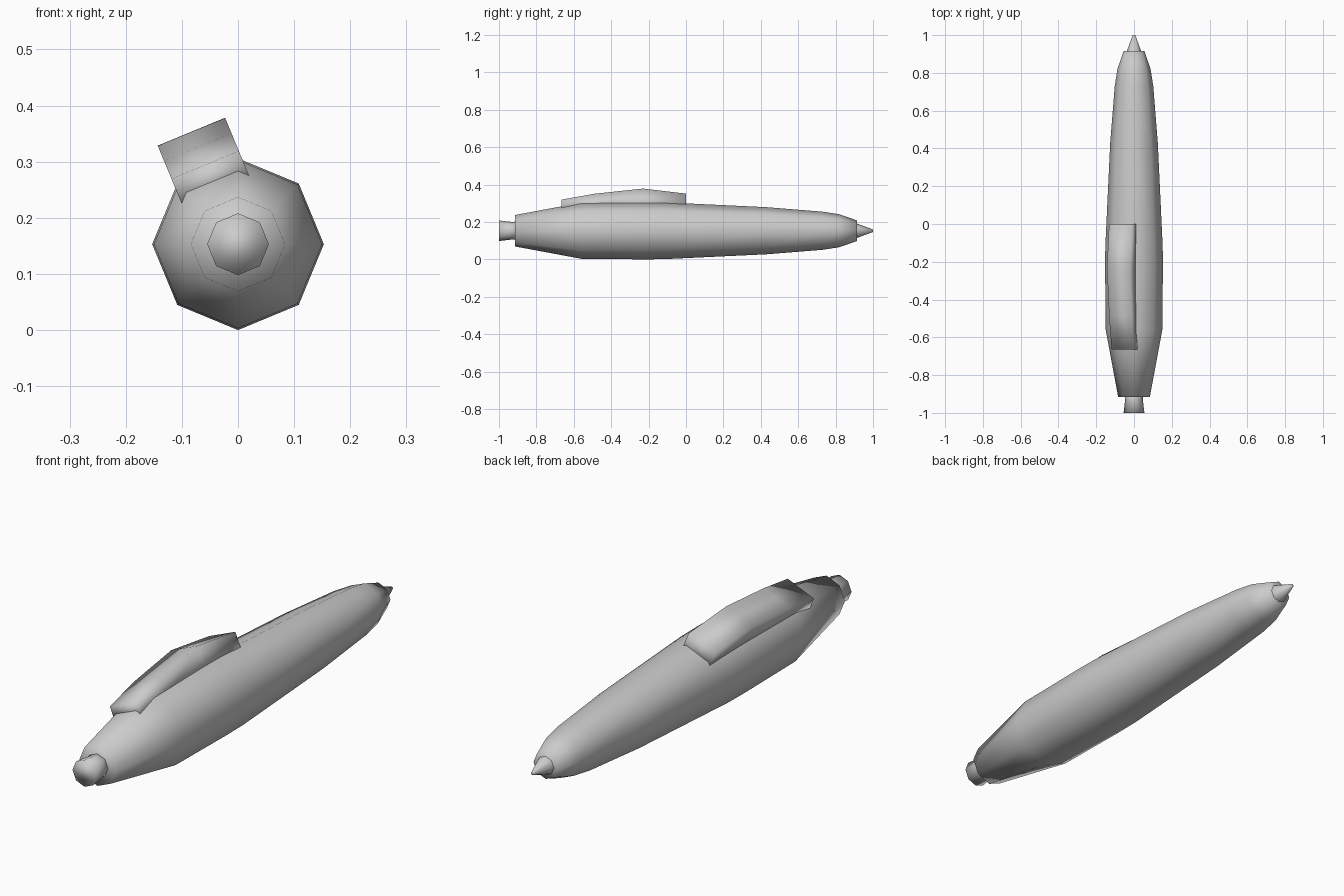
import bpy, bmesh, math
from mathutils import Vector

if "Cube" in bpy.data.objects:
    bpy.data.objects.remove(bpy.data.objects["Cube"])

CENTRE_Z = 0.153


def finish(bm, name):
    bmesh.ops.recalc_face_normals(bm, faces=bm.faces)
    mesh = bpy.data.meshes.new(name)
    bm.to_mesh(mesh)
    bm.free()
    mesh.shade_smooth()
    obj = bpy.data.objects.new(name, mesh)
    bpy.context.collection.objects.link(obj)
    return obj


def loft(name, rings):
    """Skin a list of equal-length point rings and cap both ends."""
    bm = bmesh.new()
    loops = [[bm.verts.new(p) for p in ring] for ring in rings]
    n = len(loops[0])
    for a, b in zip(loops, loops[1:]):
        for i in range(n):
            j = (i + 1) % n
            bm.faces.new((a[i], a[j], b[j], b[i]))
    bm.faces.new(loops[0])
    bm.faces.new(loops[-1])
    return finish(bm, name)


def lathe(name, profile, sides=8):
    """Octagonal turned part along y; profile holds (y, radius)."""
    return loft(name, [[(r * math.cos(math.tau * i / sides), y,
                         CENTRE_Z + r * math.sin(math.tau * i / sides))
                        for i in range(sides)] for y, r in profile])


# Barrel, writing tip and push button
lathe("barrel", [(-0.915, 0.084), (-0.56, 0.150), (-0.23, 0.153), (-0.12, 0.152),
                 (0.43, 0.126), (0.73, 0.102), (0.82, 0.088), (0.915, 0.055)])
lathe("writing_tip", [(0.90, 0.042), (0.915, 0.038), (1.0, 0.007)])
lathe("push_button", [(-1.0, 0.055), (-0.93, 0.047), (-0.90, 0.050)])

# Pocket clip, seated on the barrel facet that faces up and left
angle = math.radians(112.5)
out = Vector((math.cos(angle), 0, math.sin(angle)))
side = Vector((math.sin(angle), 0, -math.cos(angle)))


def clip_ring(y, height, half=0.065, base=0.10):
    origin = Vector((0, y, CENTRE_Z))
    return [origin + side * u + out * n for u, n in
            ((-half, base), (half, base), (half, height), (-half, height))]


loft("pocket_clip", [clip_ring(y, h) for y, h in
                     ((-0.665, 0.153), (-0.49, 0.187), (-0.23, 0.217), (0.0, 0.188))])
